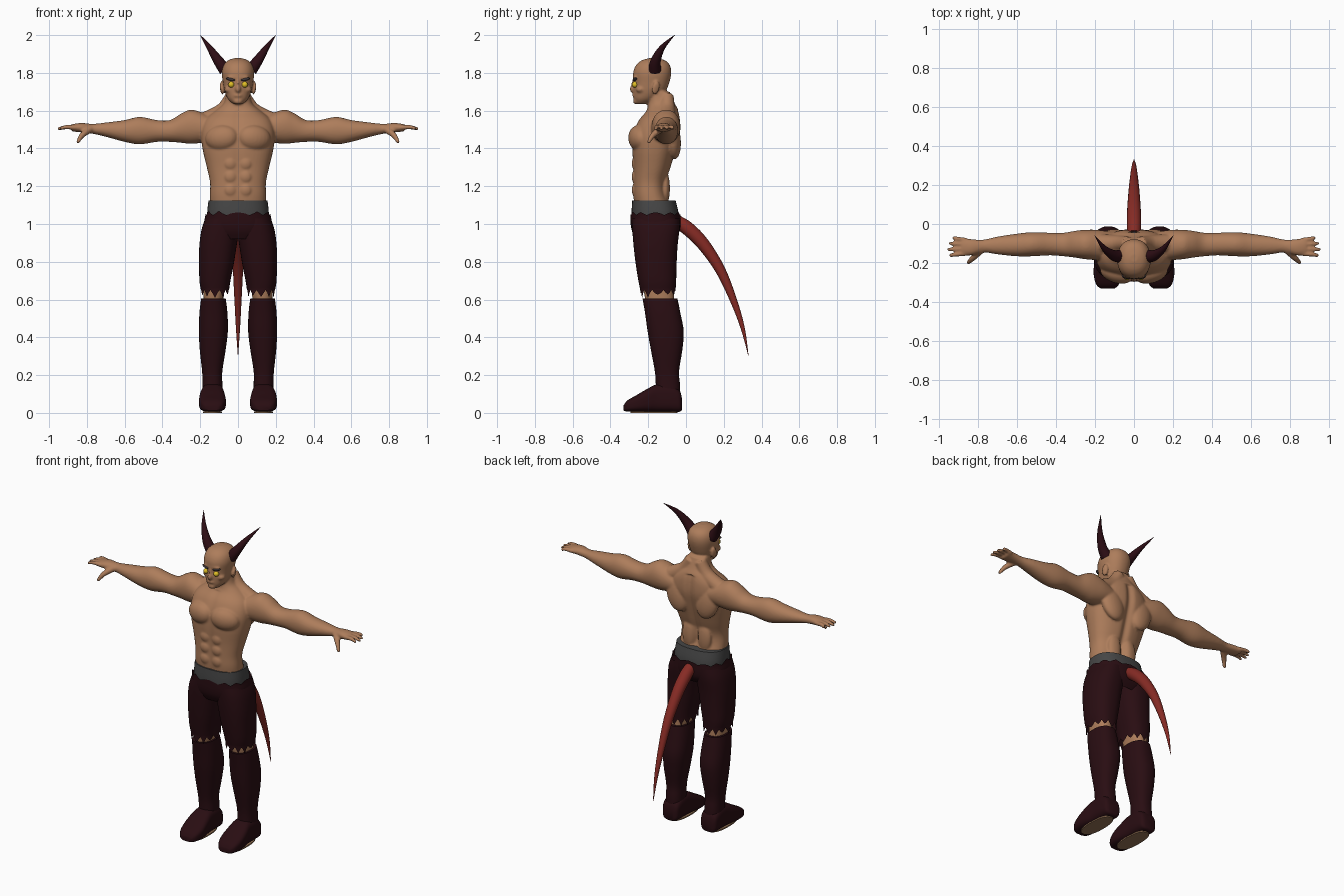
import bpy, bmesh, math, random
from mathutils import Vector, Matrix, Euler

random.seed(4)
default_cube = bpy.data.objects.get("Cube")
if default_cube:
    bpy.data.objects.remove(default_cube, do_unlink=True)


def material(name, red, green, blue):
    mat = bpy.data.materials.new(name)
    mat.use_nodes = True
    mat.diffuse_color = (red, green, blue, 1)
    shader = mat.node_tree.nodes["Principled BSDF"]
    shader.inputs["Base Color"].default_value = (red, green, blue, 1)
    shader.inputs["Roughness"].default_value = 0.8
    return mat


SKIN = material("tan skin", .42, .205, .105)
CLOTH = material("dark maroon cloth", .022, .004, .006)
HORN = material("dark maroon horn", .026, .004, .007)
BELT = material("charcoal grey", .062, .062, .062)
RED = material("tail red", .24, .024, .018)
YELLOW = material("eye yellow", .75, .52, .02)
BROW = material("dark brow", .05, .04, .045)
SOLE = material("sole tan", .3, .17, .09)


def smooth_rows(rows, steps=4):
    """Catmull-Rom resampling, so that few rows give a smooth shape."""
    rows = [Vector(row) for row in rows]
    result = []
    for i in range(len(rows) - 1):
        before, start = rows[max(i - 1, 0)], rows[i]
        end, after = rows[i + 1], rows[min(i + 2, len(rows) - 1)]
        for k in range(steps):
            t = k / steps
            bend = (end - before) * t
            bend += (before * 2 - start * 5 + end * 4 - after) * t ** 2
            bend += (start * 3 - before - end * 3 + after) * t ** 3
            result.append(start + bend / 2)
    return result + [rows[-1]]


def skin_rings(bm, rings, caps=True):
    rings = [[bm.verts.new(point) for point in ring] for ring in rings]
    faces = []
    for low, high in zip(rings, rings[1:]):
        for i in range(len(low)):
            j = (i + 1) % len(low)
            faces.append(bm.faces.new((low[i], low[j], high[j], high[i])))
    if caps:
        faces += [bm.faces.new(rings[0]), bm.faces.new(rings[-1])]
    bmesh.ops.recalc_face_normals(bm, faces=faces)


def loft(bm, axis, rows, side=1, power=2.4, sides=48, teeth=0):
    """Each row: place along the axis, then the two spans across it."""
    across = [n for n in range(3) if n != axis]
    rings = []
    for place, low_b, high_b, low_c, high_c in smooth_rows(rows):
        ring = []
        for i in range(sides):
            angle = math.tau * i / sides
            point = Vector((0, 0, 0))
            point[axis] = place
            for n, wave, low, high in ((across[0], math.cos(angle), low_b, high_b),
                                       (across[1], math.sin(angle), low_c, high_c)):
                bulge = math.copysign(abs(wave) ** (2 / power), wave)
                point[n] = (low + high) / 2 + bulge * (high - low) / 2
            point.x *= side
            ring.append(point)
        rings.append(ring)
    if teeth:  # torn edge past the last row
        ragged = [p.copy() for p in rings[-1]]
        for i, point in enumerate(ragged):
            depth = random.uniform(.5, 1) if i % 4 == 0 else .4 if i % 2 else .08
            point[axis] += teeth * depth
        rings.append(ragged)
    skin_rings(bm, rings, caps=not teeth)


def tube(bm, points, side=1, sides=20):
    """Tapering round tube; each point: x, y, z, radius."""
    path = smooth_rows(points)
    rings = []
    for i, (x, y, z, radius) in enumerate(path):
        along = (path[min(i + 1, len(path) - 1)] - path[max(i - 1, 0)]).to_3d()
        u = along.cross(Vector((.3, .9, .1))).normalized()
        v = along.cross(u).normalized()
        ring = []
        for k in range(sides):
            angle = math.tau * k / sides
            point = Vector((x, y, z)) + (u * math.cos(angle) + v * math.sin(angle)) * radius
            point.x *= side
            ring.append(point)
        rings.append(ring)
    skin_rings(bm, rings)


def ball(bm, place, size, side=1, turn=(0, 0, 0)):
    spot = Vector((place[0] * side, place[1], place[2]))
    spin = Euler((turn[0], turn[1] * side, turn[2] * side)).to_matrix().to_4x4()
    matrix = Matrix.Translation(spot) @ spin @ Matrix.Diagonal((*size, 1))
    bmesh.ops.create_uvsphere(bm, u_segments=24, v_segments=16, radius=1, matrix=matrix)


def finish(name, bm, mat, angle=50):
    mesh = bpy.data.meshes.new(name)
    bm.to_mesh(mesh)
    bm.free()
    mesh.materials.append(mat)
    obj = bpy.data.objects.new(name, mesh)
    bpy.context.collection.objects.link(obj)
    for other in bpy.context.selected_objects:
        other.select_set(False)
    obj.select_set(True)
    bpy.context.view_layer.objects.active = obj
    bpy.ops.object.shade_smooth_by_angle(angle=math.radians(angle))
    return obj


# Torso, neck and head
body = bmesh.new()
loft(body, 2, [(z, -w, w, front, back) for z, w, front, back in (
    (1.06, .15, -.27, -.06), (1.15, .149, -.28, -.1), (1.22, .148, -.28, -.105),
    (1.3, .165, -.28, -.08), (1.4, .188, -.285, -.05), (1.48, .195, -.28, -.03),
    (1.55, .175, -.25, -.03), (1.6, .12, -.21, -.04), (1.64, .075, -.2, -.06),
    (1.7, .06, -.195, -.085))])
loft(body, 2, [(z, -w, w, front, back) for z, w, front, back in (
    (1.635, .025, -.262, -.21), (1.66, .052, -.275, -.16), (1.7, .07, -.278, -.11),
    (1.75, .08, -.277, -.088), (1.8, .086, -.28, -.078), (1.84, .077, -.265, -.085),
    (1.866, .053, -.235, -.11), (1.878, .02, -.195, -.155))], power=2.2)

# Nose, brow ridge, lips and chin
ball(body, (0, -.278, 1.715), (.015, .02, .022))
ball(body, (0, -.277, 1.74), (.008, .012, .03))
ball(body, (0, -.268, 1.775), (.058, .014, .012))
ball(body, (0, -.274, 1.68), (.024, .01, .01))
ball(body, (0, -.262, 1.65), (.026, .019, .017))

for side in (1, -1):
    # Ears, cheeks, chest, shoulder blades and neck muscles
    ball(body, (.085, -.16, 1.72), (.01, .021, .036), side, (-.2, .15, .3))
    ball(body, (.048, -.24, 1.712), (.025, .025, .018), side)
    ball(body, (.085, -.25, 1.455), (.09, .053, .068), side, (0, .1, .25))
    ball(body, (.105, -.07, 1.45), (.075, .042, .11), side, (.1, .25, 0))
    ball(body, (.05, -.11, 1.19), (.05, .025, .09), side)
    tube(body, [(.03, -.1, 1.68, .035), (.08, -.1, 1.6, .042), (.18, -.1, 1.54, .05)], side)
    for height in (1.18, 1.25, 1.32):
        ball(body, (.038, -.27, height), (.035, .018, .034), side)
    # Arms down to the palms
    loft(body, 0, [
        (.12, -.19, -.04, 1.44, 1.56), (.19, -.185, -.03, 1.43, 1.59),
        (.25, -.18, -.03, 1.425, 1.605), (.3, -.172, -.035, 1.43, 1.585),
        (.36, -.165, -.045, 1.435, 1.55), (.43, -.16, -.045, 1.435, 1.55),
        (.52, -.165, -.042, 1.422, 1.567), (.6, -.165, -.05, 1.435, 1.55),
        (.7, -.155, -.065, 1.462, 1.537), (.77, -.145, -.08, 1.478, 1.53),
        (.83, -.16, -.078, 1.485, 1.535), (.88, -.162, -.072, 1.49, 1.528)],
        side, power=2.1)
    # Fingers and thumb
    for n, reach in enumerate((.925, .948, .955, .945)):
        base, tip = -.082 - n * .023, -.068 - n * .031
        tube(body, [(.86, base, 1.51, .0125), (.91, (base + tip) / 2, 1.513, .0115),
                    (reach, tip, 1.503, .008)], side)
    tube(body, [(.78, -.13, 1.505, .02), (.825, -.175, 1.47, .015),
                (.85, -.2, 1.43, .009)], side)

skin = finish("body", body, SKIN)
merge = skin.modifiers.new("merge", "REMESH")
merge.mode = "VOXEL"
merge.voxel_size = .006
bpy.ops.object.modifier_apply(modifier="merge")
# Spine groove and the line down the belly
for vertex in skin.data.vertices:
    spot = vertex.co
    if 1.05 < spot.z < 1.6:
        groove = math.exp(-(spot.x / .022) ** 2)
        spot.y += -.016 * groove if spot.y > -.15 else .004 * groove
relax = skin.modifiers.new("relax", "SMOOTH")
relax.factor = .5
relax.iterations = 5
bpy.ops.object.modifier_apply(modifier="relax")
bpy.ops.object.shade_smooth()

# Waistband and torn trouser top
band = bmesh.new()
loft(band, 2, [(1.0, -.16, .16, -.285, -.04), (1.06, -.163, .163, -.288, -.04),
               (1.125, -.156, .156, -.285, -.055)], power=2.5)
finish("waistband", band, BELT)
top = bmesh.new()
loft(top, 2, [(.92, -.13, .13, -.265, -.06), (.96, -.17, .17, -.285, -.035),
              (1.0, -.18, .18, -.293, -.028), (1.045, -.173, .173, -.295, -.028)],
     power=2.6, teeth=.028)
finish("trouser_top", top, CLOTH)

# Tail
tail = bmesh.new()
tube(tail, [(0, -.05, 1.015, .034), (0, .01, .975, .037), (0, .09, .895, .034),
            (0, .18, .76, .027), (0, .25, .6, .019), (0, .3, .45, .011),
            (0, .33, .305, .001)])
finish("tail", tail, RED)

for side, word in ((1, "left"), (-1, "right")):
    # Horn, eye and eyebrow
    horn = bmesh.new()
    tube(horn, [(.068, -.165, 1.815, .034), (.105, -.16, 1.865, .027),
                (.152, -.125, 1.935, .015), (.2, -.06, 2, .001)], side)
    finish(word + "_horn", horn, HORN)
    eye = bmesh.new()
    ball(eye, (.036, -.27, 1.738), (.016, .016, .016), side)
    finish(word + "_eye", eye, YELLOW)
    brow = bmesh.new()
    ball(brow, (.039, -.27, 1.766), (.025, .011, .008), side, (0, -.2, .25))
    finish(word + "_eyebrow", brow, BROW)

    # Trouser leg with torn hem, and the bare knee under it
    leg = bmesh.new()
    loft(leg, 2, [(1.03, -.01, .172, -.285, -.035), (.97, -.005, .193, -.284, -.035),
                  (.88, .008, .205, -.277, -.045), (.78, .024, .206, -.265, -.05),
                  (.7, .04, .204, -.252, -.052), (.655, .047, .197, -.243, -.055)],
         side, teeth=-.05)
    finish(word + "_trouser_leg", leg, CLOTH)
    knee = bmesh.new()
    loft(knee, 2, [(.74, .06, .185, -.225, -.065), (.64, .072, .183, -.222, -.065),
                   (.55, .085, .18, -.205, -.06)], side)
    finish(word + "_knee", knee, SKIN)

    # Boot shaft, foot and sole
    boot = bmesh.new()
    loft(boot, 2, [(.605, .065, .195, -.23, -.045), (.53, .056, .204, -.217, -.03),
                   (.43, .054, .207, -.203, -.012), (.33, .066, .202, -.185, -.02),
                   (.22, .083, .19, -.165, -.037), (.15, .083, .188, -.16, -.032),
                   (.05, .083, .19, -.16, -.03)], side)
    loft(boot, 1, [(-.33, .1, .17, .012, .04), (-.31, .078, .193, .007, .066),
                   (-.26, .064, .206, .006, .095), (-.2, .068, .204, .006, .13),
                   (-.15, .074, .196, .006, .152), (-.08, .076, .194, .006, .15),
                   (-.035, .082, .188, .006, .12), (-.022, .1, .17, .015, .08)],
         side, power=3.2)
    finish(word + "_boot", boot, CLOTH)
    sole = bmesh.new()
    loft(sole, 2, [(0, .085, .185, -.295, -.045), (.008, .085, .185, -.295, -.045)], side)
    finish(word + "_sole", sole, SOLE)
